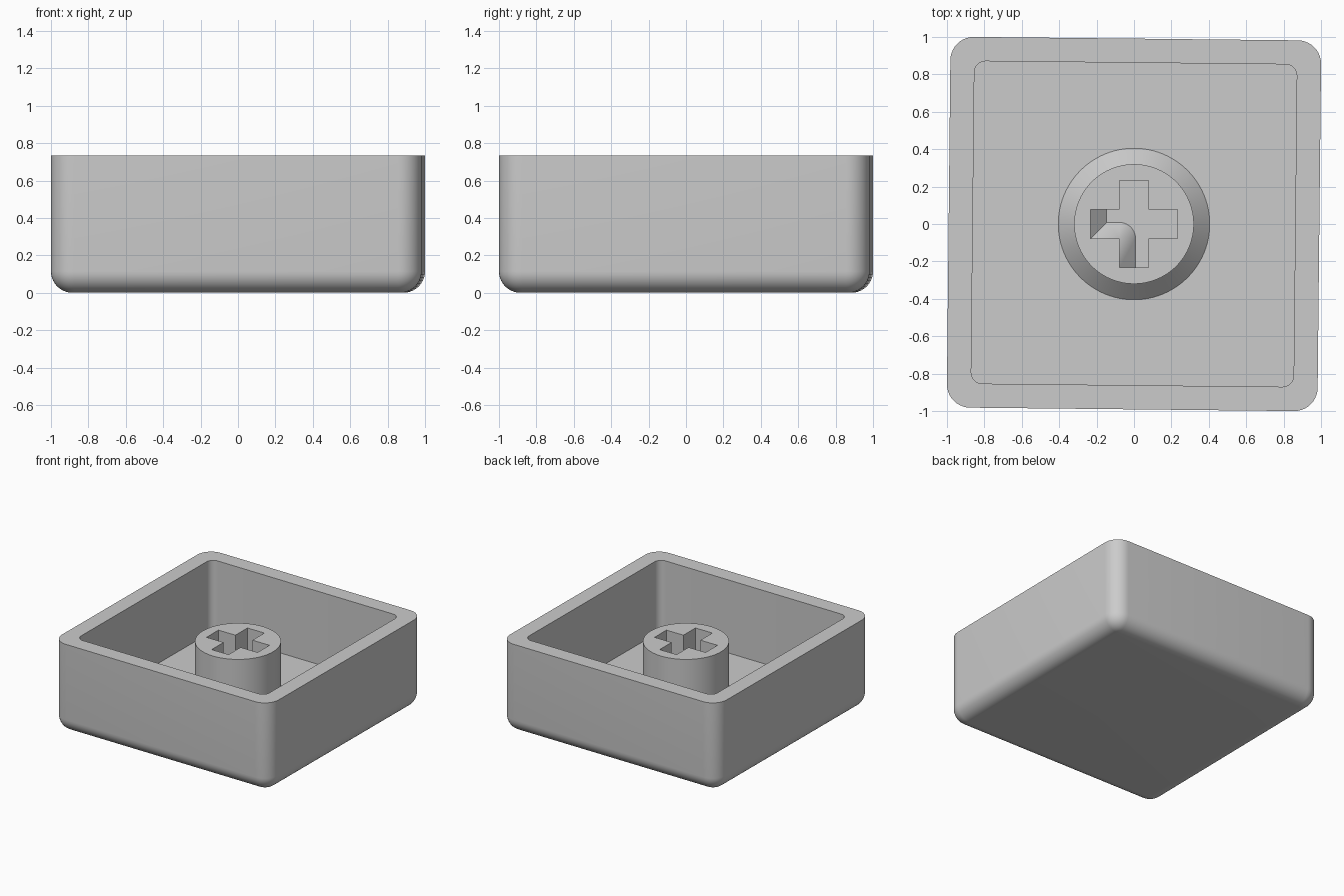
import bpy, bmesh, math
from mathutils import Matrix

if "Cube" in bpy.data.objects:
    bpy.data.objects.remove(bpy.data.objects["Cube"])

HEIGHT, FLOOR, STEM_TOP = 0.735, 0.135, 0.62
CHAMFER = 0.085          # base chamfer of the stem
TILT = math.radians(-0.6)

grey = bpy.data.materials.new("plain_grey")
grey.diffuse_color = (0.6, 0.6, 0.6, 1)
grey.use_nodes = True
grey.node_tree.nodes["Principled BSDF"].inputs["Base Color"].default_value = grey.diffuse_color


def rounded_square(half, r, n=10):
    """Counter-clockwise outline of a square with rounded corners."""
    pts = []
    for k in range(4):
        a0 = k * math.pi / 2
        sx = 1 if k in (0, 3) else -1
        sy = 1 if k < 2 else -1
        for i in range(n + 1):
            a = a0 + math.pi / 2 * i / n
            pts.append((sx * (half - r) + r * math.cos(a),
                        sy * (half - r) + r * math.sin(a)))
    return pts


def circle(r, n=96):
    return [(r * math.cos(2 * math.pi * i / n), r * math.sin(2 * math.pi * i / n)) for i in range(n)]


def ring(bm, pts, z):
    return [bm.verts.new((x, y, z)) for x, y in pts]


def bridge(bm, a, b, closed=True):
    n = len(a)
    for i in range(n if closed else n - 1):
        j = (i + 1) % n
        bm.faces.new((a[i], a[j], b[j], b[i]))


def finish(bm, name):
    mesh = bpy.data.meshes.new(name)
    bm.to_mesh(mesh)
    bm.free()
    mesh.materials.append(grey)
    mesh.shade_smooth()
    mesh.set_sharp_from_angle(angle=math.radians(30))
    obj = bpy.data.objects.new(name, mesh)
    bpy.context.collection.objects.link(obj)
    return obj


# Tray: rounded bottom edge, outer wall, rim, inner wall and floor
bm = bmesh.new()
HALF, R, FILLET = 0.991, 0.125, 0.115
layers = []
for i in range(11):
    a = math.pi / 2 * i / 10
    inset = FILLET * (1 - math.sin(a))
    layers.append((HALF - inset, R - inset, FILLET * (1 - math.cos(a))))
layers += [(HALF, R, HEIGHT), (0.862, 0.06, HEIGHT), (0.862, 0.06, FLOOR)]
rings = [ring(bm, rounded_square(h, r), z) for h, r, z in layers]
for a, b in zip(rings, rings[1:]):
    bridge(bm, a, b)
bm.faces.new(rings[0][::-1])
bm.faces.new(rings[-1])
bmesh.ops.rotate(bm, verts=bm.verts, matrix=Matrix.Rotation(TILT, 3, 'Z'))
finish(bm, "tray")

# Stem: chamfered base, round wall, top with a cross-shaped socket
bm = bmesh.new()
W, L = 0.077, 0.232
base = ring(bm, circle(0.32 + CHAMFER), FLOOR)
neck = ring(bm, circle(0.32), FLOOR + CHAMFER)
top = ring(bm, circle(0.32), STEM_TOP)
bridge(bm, base, neck)
bridge(bm, neck, top)
cross = []
for k in range(4):
    c, s = round(math.cos(k * math.pi / 2)), round(math.sin(k * math.pi / 2))
    cross += [(c * x - s * y, s * x + c * y) for x, y in ((L, -W), (L, W), (W, W))]
socket_top = ring(bm, cross, STEM_TOP)
socket_base = ring(bm, cross, FLOOR)
bridge(bm, socket_base[::-1], socket_top[::-1])
edges = []
for loop in (top, socket_top):
    for i, v in enumerate(loop):
        w = loop[(i + 1) % len(loop)]
        edges.append(bm.edges.get((v, w)) or bm.edges.new((v, w)))
cap = bmesh.ops.triangle_fill(bm, edges=edges, use_beauty=True, normal=(0, 0, 1))
for f in cap["geom"]:
    if isinstance(f, bmesh.types.BMFace):
        f.normal_update()
        if f.normal.z < 0:
            f.normal_flip()
finish(bm, "stem")

# Sloped strip along one inner corner of the socket
bm = bmesh.new()
arc = [math.pi / 2 * (1 - i / 10) for i in range(11)]
low = [(-L + CHAMFER, W), (-L + CHAMFER, -W + CHAMFER)]
low += [(-W + CHAMFER * math.cos(a), -W + CHAMFER * math.sin(a)) for a in arc]
low += [(-W + CHAMFER, -L)]
high = [(-L, W), (-L, -W)] + [(-W, -W)] * 11 + [(-W, -L)]
bridge(bm, ring(bm, low, FLOOR), ring(bm, high, FLOOR + CHAMFER), closed=False)
bmesh.ops.remove_doubles(bm, verts=bm.verts, dist=1e-5)
for f in bm.faces:
    f.normal_update()
    if f.normal.z < 0:
        f.normal_flip()
finish(bm, "socket_slope")
